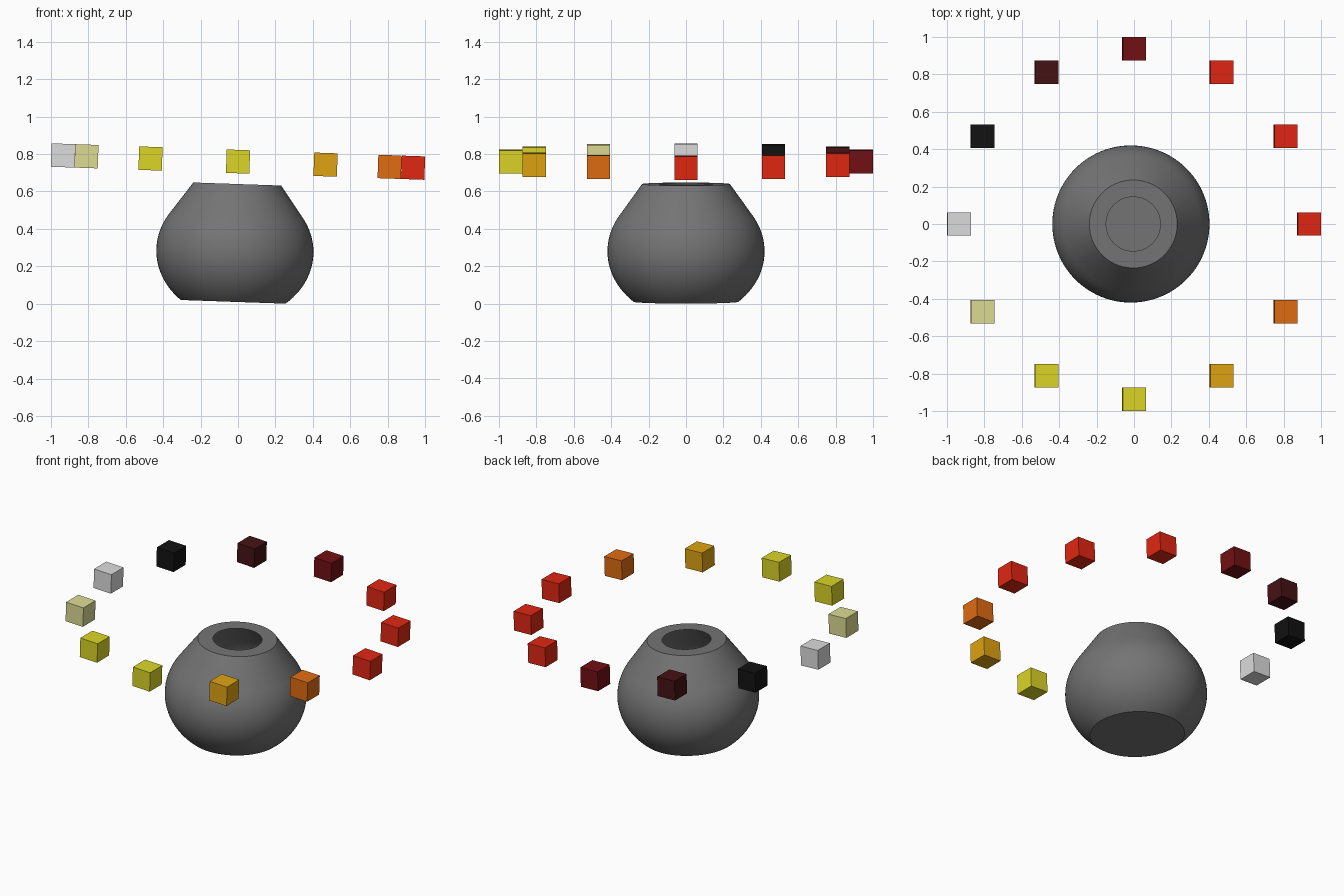
import bpy, bmesh, math
from mathutils import Matrix

cube = bpy.data.objects.get("Cube")
if cube:
    bpy.data.objects.remove(cube)


def material(name, r, g, b):
    m = bpy.data.materials.new(name)
    m.use_nodes = True
    m.diffuse_color = (r, g, b, 1)
    m.node_tree.nodes["Principled BSDF"].inputs["Base Color"].default_value = (r, g, b, 1)
    return m


clay = material("grey clay", 0.175, 0.175, 0.175)
red = material("red", 0.75, 0.02, 0.006)
dark_red = material("dark red", 0.17, 0.005, 0.007)
maroon = material("blackish maroon", 0.06, 0.006, 0.007)
black = material("black", 0.006, 0.006, 0.006)
silver = material("light grey", 0.72, 0.72, 0.72)
khaki = material("pale khaki", 0.72, 0.72, 0.3)
yellow = material("yellow", 0.71, 0.67, 0.02)
amber = material("amber", 0.74, 0.37, 0.006)
orange = material("orange", 0.75, 0.15, 0.006)

# The whole model leans slightly towards +x
LEAN = Matrix.Translation((-0.026, 0, 0.01)) @ Matrix.Rotation(math.radians(2), 4, "Y")


def add_object(name, bm, mat, place):
    mesh = bpy.data.meshes.new(name)
    bm.to_mesh(mesh)
    bm.free()
    mesh.materials.append(mat)
    obj = bpy.data.objects.new(name, mesh)
    obj.matrix_world = LEAN @ place
    bpy.context.collection.objects.link(obj)
    return obj


# Hollow pot: flat base, bulging belly, sloped shoulder, flat rim with a hole
RADIUS, BELLY_Z, BELLY_H, STEPS = 0.42, 0.27, 0.362, 20
start, end = -math.acos(0.28 / RADIUS), math.radians(30)
profile = [(0, 0)]
for i in range(STEPS + 1):
    a = start + (end - start) * i / STEPS
    profile.append((RADIUS * math.cos(a), BELLY_Z + BELLY_H * math.sin(a)))
profile += [(0.235, 0.63), (0.145, 0.63)]

bm = bmesh.new()
verts = [bm.verts.new((r, 0, z)) for r, z in profile]
edges = [bm.edges.new(pair) for pair in zip(verts, verts[1:])]
bmesh.ops.spin(bm, geom=verts + edges, cent=(0, 0, 0), axis=(0, 0, 1),
               angle=math.tau, steps=96)
bmesh.ops.remove_doubles(bm, verts=bm.verts, dist=0.0005)
bmesh.ops.recalc_face_normals(bm, faces=bm.faces)
# The base must face down
if min(bm.faces, key=lambda f: f.calc_center_median().z).normal.z > 0:
    bmesh.ops.reverse_faces(bm, faces=bm.faces)
pot = add_object("pot", bm, clay, Matrix())
bpy.context.view_layer.objects.active = pot
pot.select_set(True)
bpy.ops.object.shade_smooth_by_angle(angle=math.radians(25))

# Ring of floating cubes, counter-clockwise from +x
ring = [red, red, red, dark_red, maroon, black,
        silver, khaki, yellow, yellow, amber, orange]
for i, mat in enumerate(ring):
    a = math.tau * i / len(ring)
    bm = bmesh.new()
    bmesh.ops.create_cube(bm, size=0.125)
    place = Matrix.Translation((0.936 * math.cos(a), 0.936 * math.sin(a), 0.75))
    add_object(f"ring_cube_{i + 1}", bm, mat, place)
